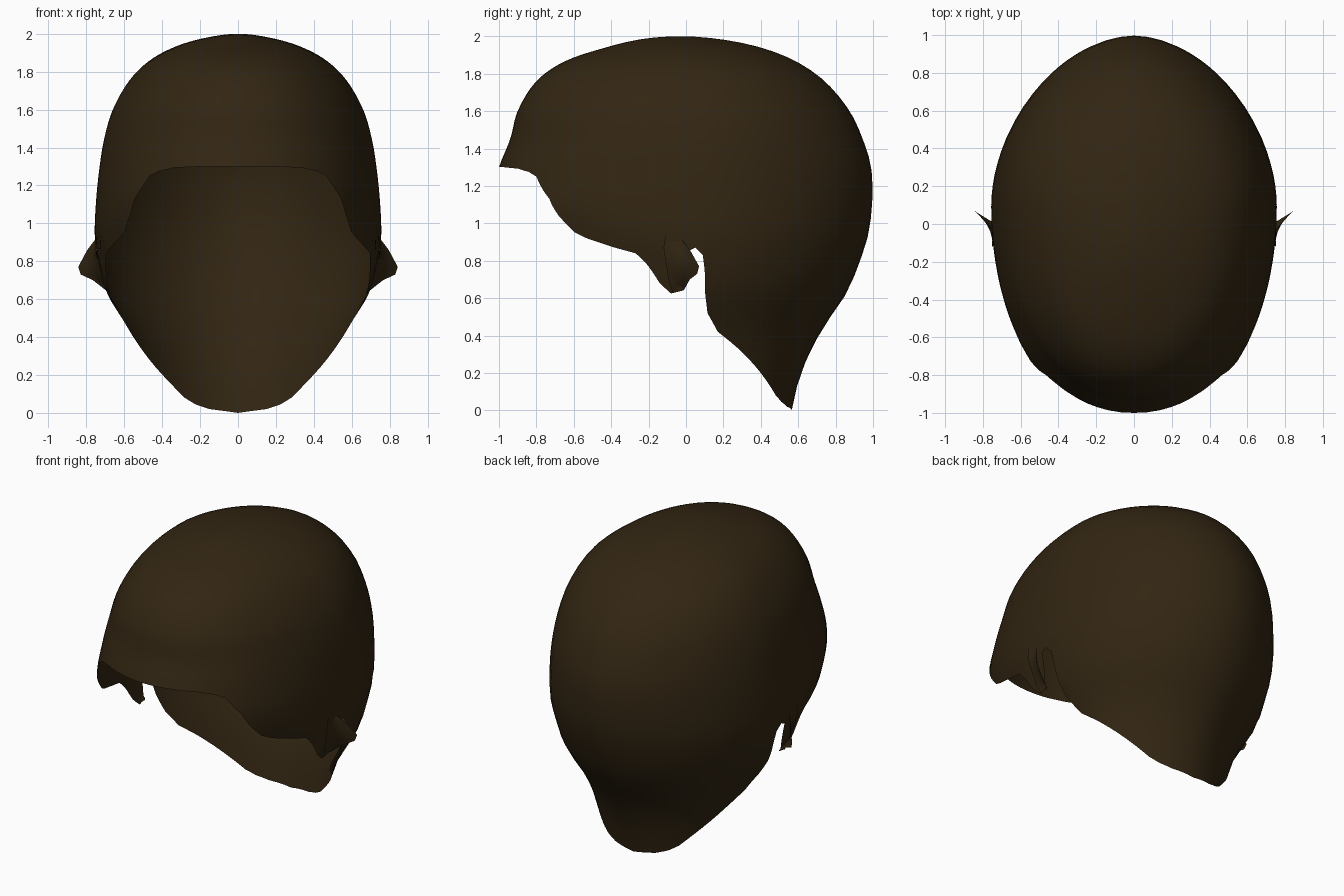
import bpy, bmesh, math
from mathutils import Vector

if "Cube" in bpy.data.objects:
    bpy.data.objects.remove(bpy.data.objects["Cube"])

# one flat colour
hair = bpy.data.materials.new("dark_brown_hair")
hair.diffuse_color = (0.032, 0.019, 0.0062, 1)
hair.use_nodes = True
hair.node_tree.nodes["Principled BSDF"].inputs["Base Color"].default_value = hair.diffuse_color

# horizontal sections: z, half width, front y, back y, centre y
SECTIONS = [
    (2.0, 0, -.03, -.03, -.03), (1.99, .11, -.2, .14, -.02), (1.94, .31, -.43, .4, .03),
    (1.87, .45, -.64, .58, .06), (1.77, .56, -.79, .73, .1), (1.6, .66, -.9, .875, .1),
    (1.45, .705, -.94, .945, .1), (1.3, .73, -1.0, .99, .1), (1.1, .75, -1.05, .995, .1),
    (.92, .755, -.95, .97, .1), (.8, .735, -.82, .93, .1), (.63, .69, -.8, .86, .1),
    (.42, .57, -.75, .72, .1), (.2, .51, -.7, .615, .1), (0, .48, -.7, .565, .1)]
# hairline seen from the side: y, z from forehead to nape
HAIRLINE = [
    (-1.0, 1.3), (-.97, 1.3), (-.9, 1.293), (-.84, 1.275), (-.8, 1.25), (-.73, 1.13),
    (-.68, 1.04), (-.6, .955), (-.53, .92), (-.38, .87), (-.27, .84), (-.2, .77), (-.14, .68),
    (-.08, .625), (-.02, .64), (0, .7), (.01, .85), (.05, .87), (.09, .83), (.1, .75),
    (.103, .62), (.115, .52), (.17, .42), (.28, .33), (.4, .2), (.48, .08), (.51, .045),
    (.54, .02), (.565, 0)]
FRONT_POWER, BACK_POWER = 2.15, 1.85
KNOTS = [math.sqrt(2 - s[0]) for s in SECTIONS]


def tangent(i, k):
    a, b = max(i - 1, 0), min(i + 1, len(KNOTS) - 1)
    return (SECTIONS[b][k] - SECTIONS[a][k]) / (KNOTS[b] - KNOTS[a])


def section(z):
    """Smoothly interpolated half width, front, back and centre at height z."""
    q = math.sqrt(max(0, 2 - z))
    i = 0
    while i < len(KNOTS) - 2 and q > KNOTS[i + 1]:
        i += 1
    h = KNOTS[i + 1] - KNOTS[i]
    t = (q - KNOTS[i]) / h
    return [(2*t**3 - 3*t*t + 1) * SECTIONS[i][k] + (t**3 - 2*t*t + t) * h * tangent(i, k)
            + (3*t*t - 2*t**3) * SECTIONS[i + 1][k] + (t**3 - t*t) * h * tangent(i + 1, k)
            for k in range(1, 5)]


def angle_at(y, z):
    w, f, b, c = section(z)
    if y < c:
        return math.acos(min(1, (c - y) / (c - f)) ** (FRONT_POWER / 2))
    return math.pi - math.acos(min(1, (y - c) / (b - c)) ** (BACK_POWER / 2))


def surface(angle, z):
    w, f, b, c = section(z)
    co, si = math.cos(angle), max(0, math.sin(angle))
    p = 2 / (FRONT_POWER if co > 0 else BACK_POWER)
    reach = (f - c) if co > 0 else (b - c)
    x = w * si ** p
    return Vector((x if x > 1e-4 else 0, c + reach * abs(co) ** p, z))


def sheet(name, rows, outward):
    """Skin a grid of points, mirrored across x = 0."""
    bm = bmesh.new()
    grid = [[bm.verts.new(p) for p in row] for row in rows]
    for r0, r1 in zip(grid, grid[1:]):
        for j in range(len(r0) - 1):
            bm.faces.new((r0[j], r0[j + 1], r1[j + 1], r1[j]))
    bmesh.ops.remove_doubles(bm, verts=bm.verts, dist=1e-4)
    bm.normal_update()
    if sum(f.normal.dot(outward) * f.calc_area() for f in bm.faces) < 0:
        bmesh.ops.reverse_faces(bm, faces=bm.faces)
    for f in bm.faces:
        f.smooth = True
    me = bpy.data.meshes.new(name)
    bm.to_mesh(me)
    bm.free()
    me.materials.append(hair)
    ob = bpy.data.objects.new(name, me)
    bpy.context.collection.objects.link(ob)
    m = ob.modifiers.new("mirror", 'MIRROR')
    m.use_clip = True
    m.merge_threshold = 0.0005
    return ob


# hair cap: columns run from the crown down to the hairline
ends = [(angle_at(y, z), z) for y, z in HAIRLINE]
ends[0], ends[-1] = (0, 1.3), (math.pi, 0)
SUB, ROWS = 3, 30
columns = []
for (a0, z0), (a1, z1) in zip(ends, ends[1:]):
    for s in range(SUB):
        columns.append((a0 + (a1 - a0) * s / SUB, z0 + (z1 - z0) * s / SUB))
columns.append(ends[-1])
cap = [[surface(a, 2 - (2 - ze) * (r / ROWS) ** 2) for r in range(ROWS + 1)] for a, ze in columns]
sheet("hair_cap", cap, Vector((1, 0, 0)))

# ear tufts: small sheets flaring out and back from the sideburns
ROOT = [(.752, -.11, .93), (.75, -.12, .87), (.735, -.11, .8), (.72, -.1, .74), (.705, -.09, .68), (.69, -.07, .63)]
RIM = [(.757, -.02, .91), (.795, .02, .86), (.843, .07, .77), (.83, .06, .73), (.765, .02, .70), (.695, -.01, .645)]
tuft = []
for a, b in zip(ROOT, RIM):
    a, b = Vector(a), Vector(b)
    # the sheet curls outward towards its rim
    tuft.append([a.lerp(b, k / 5) + Vector((-.015, .012, 0)) * math.sin(math.pi * k / 5) for k in range(6)])
sheet("ear_tuft", tuft, Vector((1, -1, 0)))
